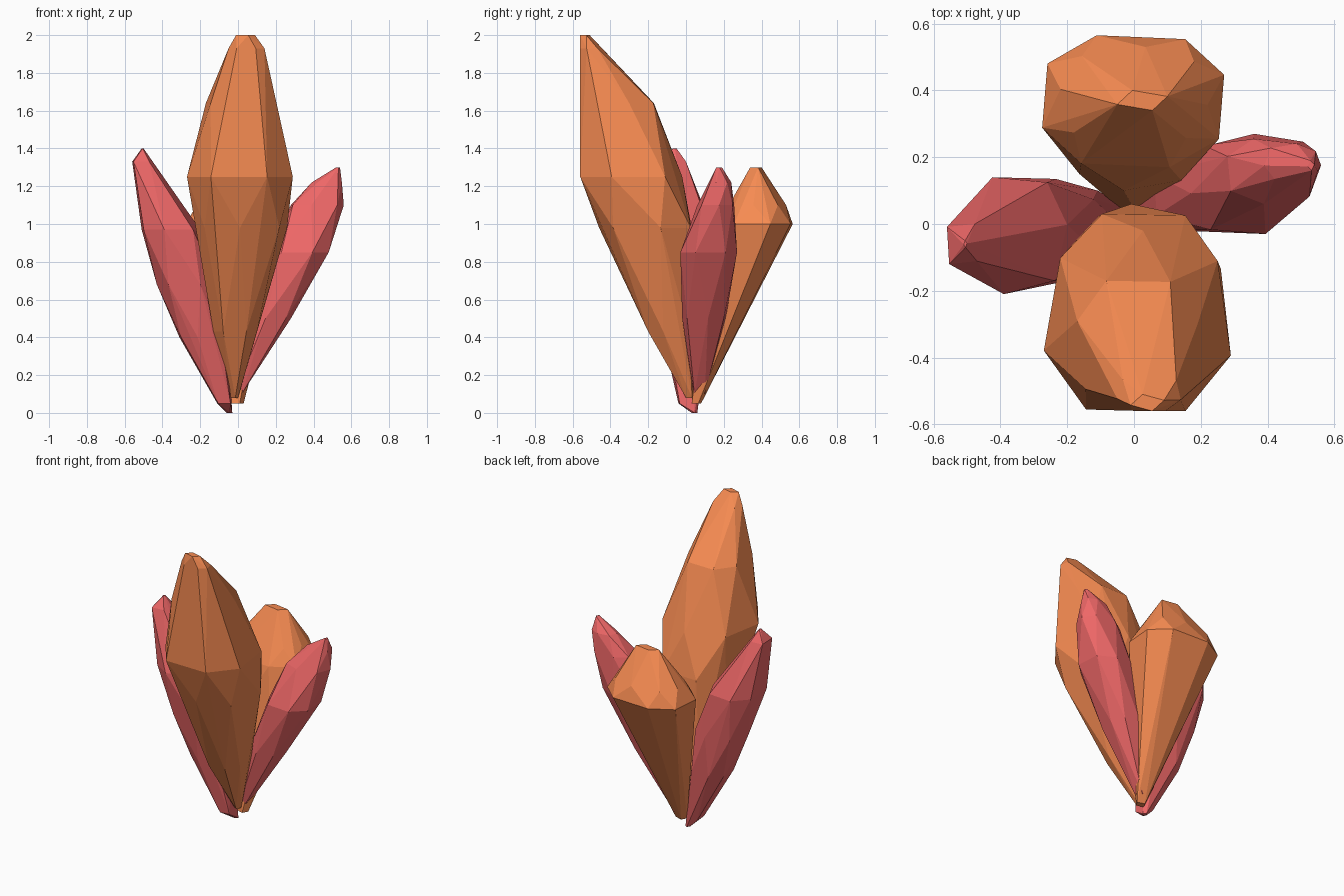
import bpy, bmesh, math

if "Cube" in bpy.data.objects:
    bpy.data.objects.remove(bpy.data.objects["Cube"])

def material(name, rgb):
    m = bpy.data.materials.new(name)
    m.diffuse_color = (*rgb, 1)
    m.use_nodes = True
    m.node_tree.nodes["Principled BSDF"].inputs["Base Color"].default_value = m.diffuse_color
    return m

ORANGE = material("orange", (0.93, 0.26, 0.084))
RED = material("red", (0.86, 0.137, 0.137))

def fit(values, lo, hi):
    a, b = min(values), max(values)
    return [lo + (v - a) / (b - a) * (hi - lo) for v in values]

def boxy(v, p=0.78):
    return math.copysign(abs(v) ** p, v)

def crystal(name, mat, sections, sides, turn):
    """Faceted convex gem through sections (z, x0, x1, y0, y1)."""
    bm = bmesh.new()
    for i, (z, x0, x1, y0, y1) in enumerate(sections):
        n = 4 if x1 - x0 < 0.16 else sides
        ang = [turn + math.tau * (k + 0.5 * (i % 2)) / n for k in range(n)]
        xs = fit([boxy(math.cos(a)) for a in ang], x0, x1)
        ys = fit([boxy(math.sin(a)) for a in ang], y0, y1)
        for x, y in zip(xs, ys):
            bm.verts.new((x, y, z))
    bmesh.ops.convex_hull(bm, input=bm.verts[:])
    bmesh.ops.delete(bm, geom=[v for v in bm.verts if not v.link_faces], context='VERTS')
    bmesh.ops.dissolve_limit(bm, angle_limit=math.radians(5), verts=bm.verts[:], edges=bm.edges[:])
    bmesh.ops.recalc_face_normals(bm, faces=bm.faces[:])
    me = bpy.data.meshes.new(name)
    bm.to_mesh(me)
    bm.free()
    me.materials.append(mat)
    bpy.context.collection.objects.link(bpy.data.objects.new(name, me))

# tall crystal leaning to the front
crystal("tall_front_crystal", ORANGE, [
    (2.00, -0.01, 0.09, -0.56, -0.51),
    (1.93, -0.05, 0.14, -0.56, -0.45),
    (1.64, -0.17, 0.19, -0.56, -0.17),
    (1.25, -0.27, 0.29, -0.56, -0.02),
    (0.98, -0.21, 0.26, -0.46, 0.03),
    (0.43, -0.13, 0.10, -0.20, 0.06),
    (0.08, -0.04, 0.00, 0.00, 0.05)], 7, 0.2)

# stubby crystal leaning to the back
crystal("back_crystal", ORANGE, [
    (1.30, -0.05, 0.10, 0.34, 0.40),
    (1.10, -0.22, 0.22, 0.23, 0.53),
    (1.00, -0.275, 0.27, 0.17, 0.565),
    (0.75, -0.20, 0.20, 0.10, 0.44),
    (0.05, -0.04, 0.03, 0.03, 0.08)], 8, 0.3)

# slim crystal leaning left
crystal("left_crystal", RED, [
    (1.40, -0.51, -0.50, -0.07, -0.05),
    (1.33, -0.56, -0.47, -0.12, 0.00),
    (0.97, -0.51, -0.20, -0.21, 0.14),
    (0.68, -0.43, -0.11, -0.17, 0.135),
    (0.40, -0.31, -0.06, -0.12, 0.11),
    (0.05, -0.11, -0.04, -0.04, 0.05),
    (0.00, -0.06, -0.03, 0.03, 0.06)], 7, 0.1)

# slim crystal leaning right
crystal("right_crystal", RED, [
    (1.30, 0.52, 0.54, 0.16, 0.19),
    (1.22, 0.39, 0.55, 0.13, 0.24),
    (1.10, 0.28, 0.56, 0.06, 0.255),
    (0.85, 0.17, 0.48, -0.03, 0.27),
    (0.50, 0.06, 0.28, -0.02, 0.21),
    (0.10, -0.02, 0.02, 0.04, 0.10)], 7, 0.1)
